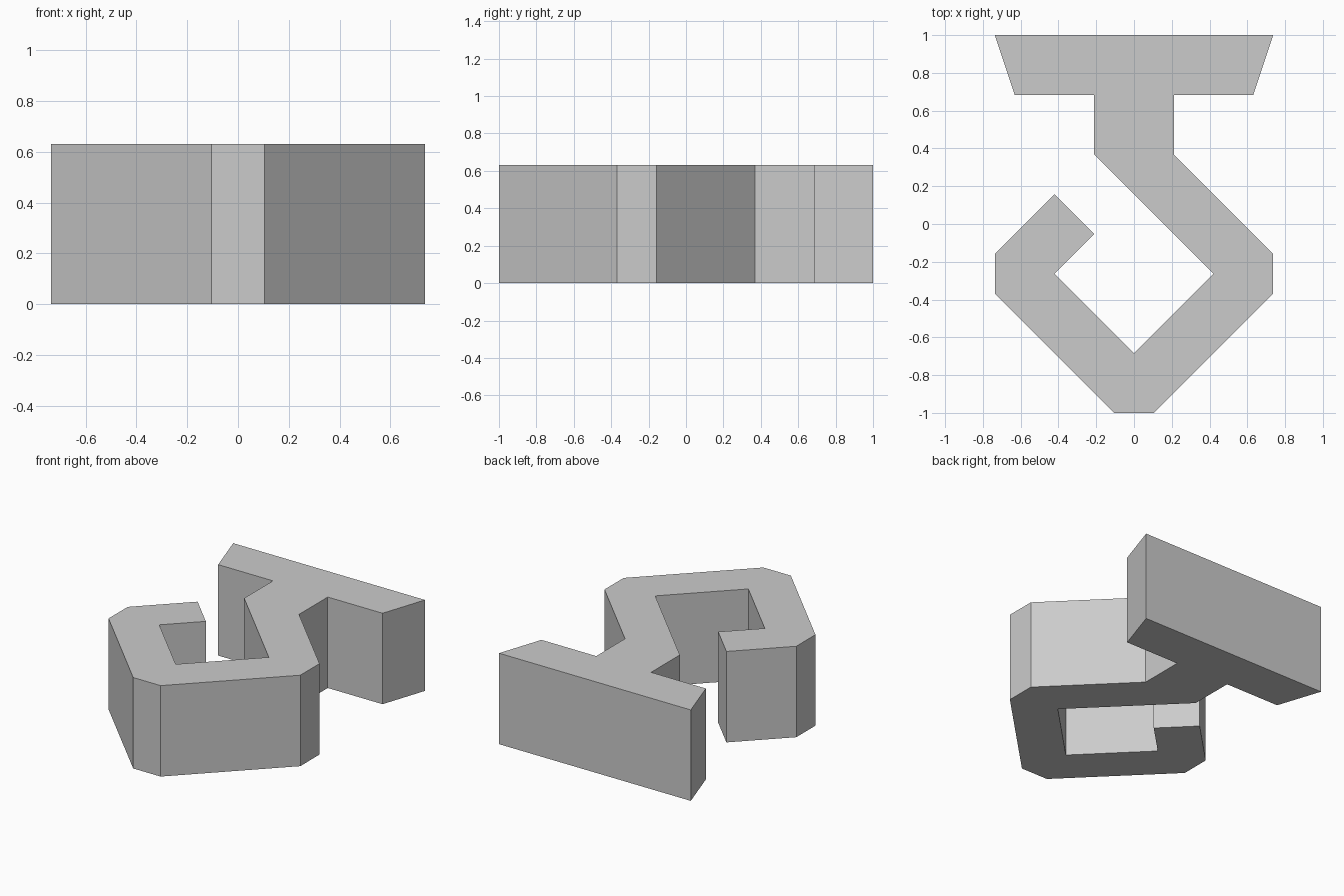
import bpy
import bmesh

cube = bpy.data.objects.get("Cube")
if cube:
    bpy.data.objects.remove(cube, do_unlink=True)

UNIT = 2 / 19      # design grid step
HEIGHT = 6 * UNIT

# One plain grey material
grey = bpy.data.materials.new("plain_grey")
grey.use_nodes = True
colour = (0.6, 0.6, 0.6, 1)
grey.diffuse_color = colour
grey.node_tree.nodes["Principled BSDF"].inputs["Base Color"].default_value = colour

# Hook outline in grid steps, counter-clockwise
outline = [
    (-7, 9.5), (-6, 6.5), (-2, 6.5), (-2, 3.5),       # flared head, left of stem
    (4, -2.5), (0, -6.5), (-4, -2.5), (-2, -0.5),     # inside of the hook
    (-4, 1.5), (-7, -1.5), (-7, -3.5),                # tip and left corner
    (-1, -9.5), (1, -9.5), (7, -3.5), (7, -1.5),      # bottom and right corner
    (2, 3.5), (2, 6.5), (6, 6.5), (7, 9.5),           # right of stem, flared head
]


def extrude_outline(name, points, height, material):
    """Extrude a flat outline upward into a solid."""
    bm = bmesh.new()
    base = bm.faces.new([bm.verts.new((x * UNIT, y * UNIT, 0)) for x, y in points])
    result = bmesh.ops.extrude_face_region(bm, geom=[base], use_keep_orig=True)
    top = [v for v in result["geom"] if isinstance(v, bmesh.types.BMVert)]
    bmesh.ops.translate(bm, verts=top, vec=(0, 0, height))
    bmesh.ops.recalc_face_normals(bm, faces=bm.faces)
    mesh = bpy.data.meshes.new(name)
    bm.to_mesh(mesh)
    bm.free()
    mesh.materials.append(material)
    obj = bpy.data.objects.new(name, mesh)
    bpy.context.collection.objects.link(obj)
    return obj


extrude_outline("hook_clip", outline, HEIGHT, grey)
